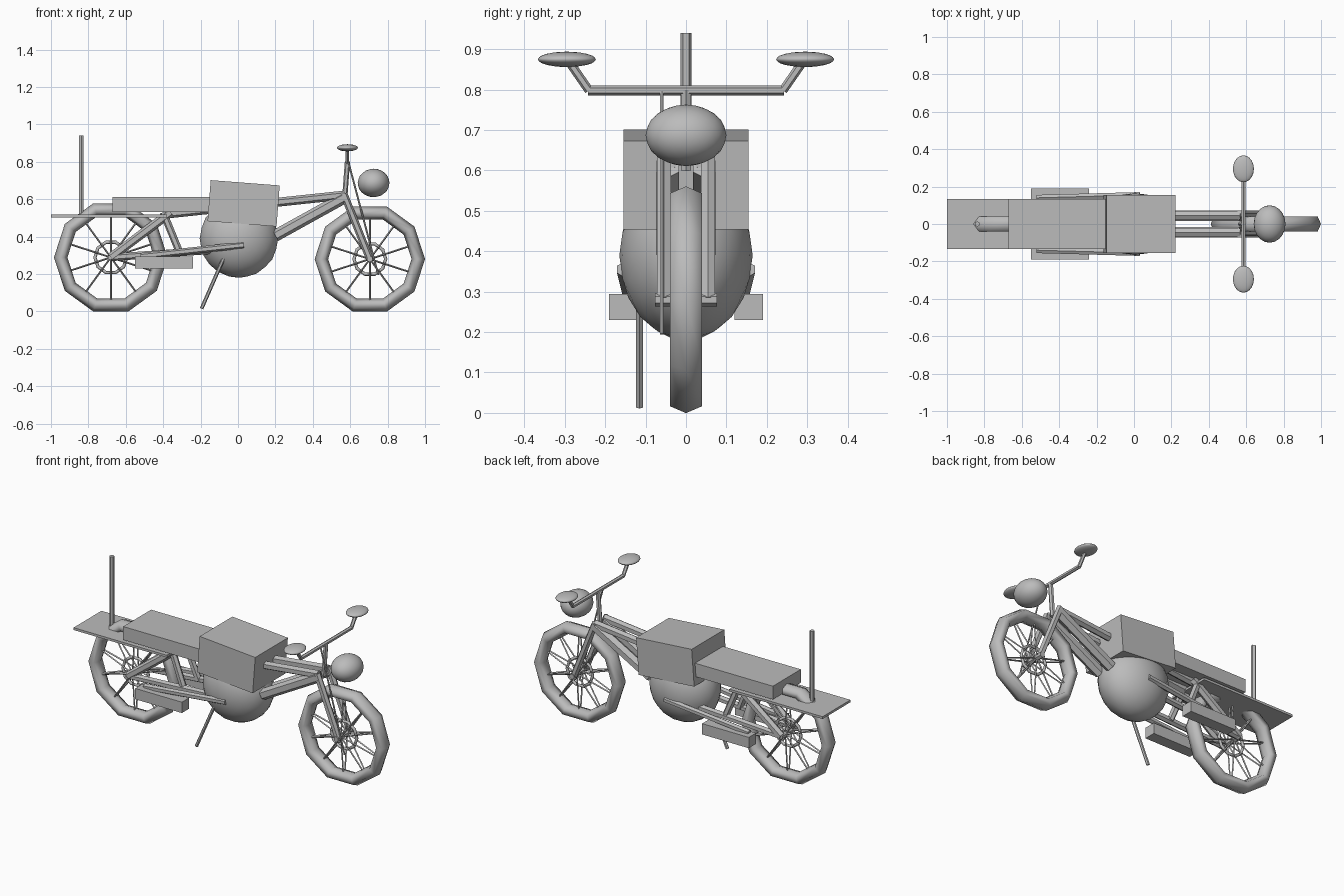
import bpy
from math import sin, cos, pi, radians
from mathutils import Vector

cube = bpy.data.objects.get("Cube")
if cube:
    bpy.data.objects.remove(cube, do_unlink=True)

grey = bpy.data.materials.new("plain grey")
grey.use_nodes = True
COLOR = (0.5, 0.5, 0.5, 1)
grey.diffuse_color = COLOR
grey.node_tree.nodes["Principled BSDF"].inputs["Base Color"].default_value = COLOR


def finish(name, smooth=False):
    ob = bpy.context.object
    ob.name = name
    ob.data.materials.append(grey)
    if smooth:
        bpy.ops.object.shade_smooth()
    return ob


def box(name, center, size, pitch=0):
    bpy.ops.mesh.primitive_cube_add(size=1, location=center, rotation=(0, radians(pitch), 0))
    bpy.context.object.scale = size
    return finish(name)


def ball(name, center, radii):
    bpy.ops.mesh.primitive_ico_sphere_add(subdivisions=3, radius=1, location=center)
    bpy.context.object.scale = radii
    return finish(name, True)


def rod(name, a, b, radius, sides=6):
    a, b = Vector(a), Vector(b)
    bpy.ops.mesh.primitive_cylinder_add(vertices=sides, radius=radius, depth=(b - a).length,
                                        location=(a + b) / 2)
    bpy.context.object.rotation_euler = (b - a).to_track_quat('Z', 'Y').to_euler()
    return finish(name)


def ring(name, center, major, minor, width, sides):
    bpy.ops.mesh.primitive_torus_add(major_segments=10, minor_segments=sides, major_radius=major,
                                     minor_radius=minor, location=center, rotation=(pi / 2, 0, 0))
    bpy.context.object.scale.z = width
    return finish(name, True)


def wheel(name, x, z, radius):
    center = Vector((x, 0, z))
    ring(name + "_tire", center, radius - 0.036, 0.036, 1.28, 6)
    ring(name + "_hub_ring", center, 0.085, 0.009, 1, 6)
    rod(name + "_axle", (x, -0.077, z), (x, 0.077, z), 0.017)
    for side in (-1, 1):
        for i in range(10):
            t = (i + 0.5) * pi / 5
            out = Vector((cos(t), 0, sin(t)))
            rod(name + "_spoke", center + Vector((0, side * 0.03, 0)),
                center + out * (radius - 0.075) + Vector((0, side * 0.008, 0)), 0.005, 4)


wheel("rear_wheel", -0.68, 0.289, 0.304)
wheel("front_wheel", 0.705, 0.28, 0.295)

# Body
ball("engine", (0.005, 0, 0.39), (0.21, 0.165, 0.21))
box("tank", (0.03, 0, 0.578), (0.37, 0.31, 0.22), 4.4)
box("seat", (-0.39, 0, 0.572), (0.56, 0.265, 0.08))
box("rear_rack", (-0.69, 0, 0.51), (0.62, 0.265, 0.014))
rod("antenna", (-0.838, 0, 0.51), (-0.838, 0, 0.94), 0.014)
rod("kickstand", (-0.07, -0.115, 0.3), (-0.195, -0.115, 0.015), 0.01)

# Steering and light
ball("headlight", (0.725, 0, 0.687), (0.085, 0.1, 0.076))
rod("steering_column", (0.57, 0, 0.6), (0.585, 0, 0.8), 0.014)
rod("brake_cable", (0.59, -0.06, 0.8), (0.75, -0.06, 0.195), 0.005)

# Paired parts
for label, s in (("left_", 1), ("right_", -1)):
    rod(label + "top_tube", (-0.39, s * 0.045, 0.52), (0.57, s * 0.045, 0.622), 0.024)
    rod(label + "down_tube", (0.57, s * 0.045, 0.61), (0.2, s * 0.045, 0.405), 0.032)
    rod(label + "fork", (0.565, s * 0.055, 0.63), (0.705, s * 0.055, 0.28), 0.02)
    rod(label + "rear_strut", (-0.68, s * 0.065, 0.289), (-0.36, s * 0.06, 0.53), 0.024)
    rod(label + "seat_post", (-0.4, s * 0.06, 0.53), (-0.31, s * 0.07, 0.31), 0.02)
    rod(label + "swing_arm", (-0.68, s * 0.065, 0.289), (-0.1, s * 0.08, 0.33), 0.02)
    rod(label + "exhaust_pipe", (0.03, s * 0.155, 0.355), (-0.52, s * 0.14, 0.295), 0.018)
    box(label + "muffler", (-0.395, s * 0.155, 0.262), (0.31, 0.07, 0.065))
    rod(label + "handlebar", (0.585, 0, 0.798), (0.585, s * 0.242, 0.798), 0.012)
    rod(label + "mirror_stalk", (0.585, s * 0.24, 0.798), (0.585, s * 0.29, 0.87), 0.011)
    ball(label + "mirror", (0.585, s * 0.295, 0.875), (0.056, 0.072, 0.019))
